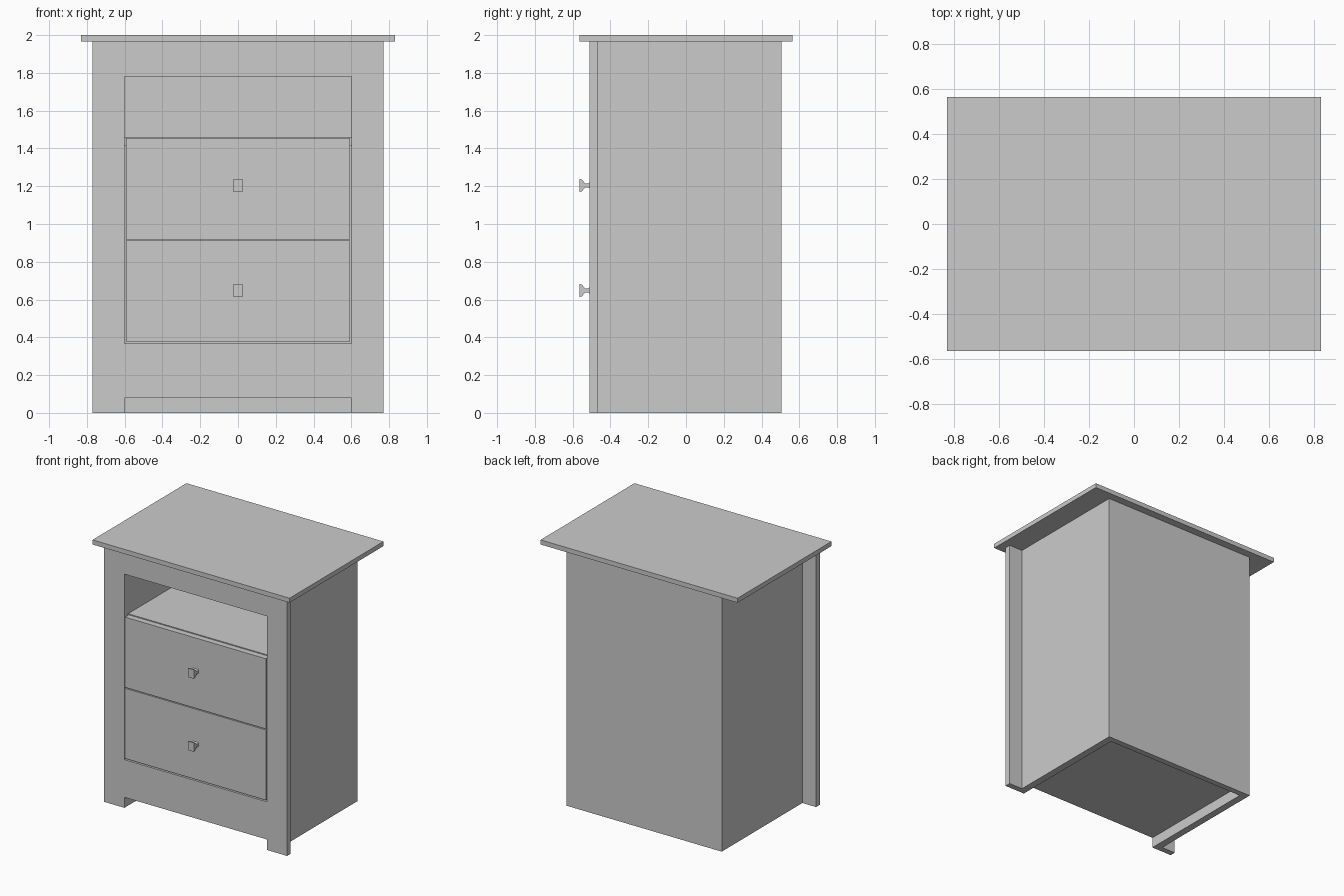
import bpy
import bmesh

cube = bpy.data.objects.get("Cube")
if cube:
    bpy.data.objects.remove(cube, do_unlink=True)

grey = bpy.data.materials.new("plain_grey")
grey.use_nodes = True
colour = (0.6, 0.6, 0.6, 1)
grey.diffuse_color = colour
grey.node_tree.nodes["Principled BSDF"].inputs["Base Color"].default_value = colour


def finish(name, bm):
    bmesh.ops.recalc_face_normals(bm, faces=bm.faces)
    mesh = bpy.data.meshes.new(name)
    bm.to_mesh(mesh)
    bm.free()
    mesh.materials.append(grey)
    obj = bpy.data.objects.new(name, mesh)
    bpy.context.collection.objects.link(obj)
    return obj


def box(name, x, y, z):
    """Box from (low, high) ranges on each axis."""
    bm = bmesh.new()
    bmesh.ops.create_cube(bm, size=1)
    for v in bm.verts:
        v.co = [r[0] if c < 0 else r[1] for c, r in zip(v.co, (x, y, z))]
    return finish(name, bm)


def knob(name, z):
    """Flared pull: a side profile extruded across x."""
    half = [(-0.51, 0.016), (-0.518, 0.011), (-0.533, 0.011),
            (-0.542, 0.02), (-0.552, 0.032), (-0.565, 0.034)]
    outline = half + [(y, -h) for y, h in reversed(half)]
    bm = bmesh.new()
    face = bm.faces.new([bm.verts.new((-0.024, y, z + h)) for y, h in outline])
    new = bmesh.ops.extrude_face_region(bm, geom=[face])["geom"]
    bmesh.ops.translate(bm, vec=(0.048, 0, 0),
                        verts=[g for g in new if isinstance(g, bmesh.types.BMVert)])
    return finish(name, bm)


INNER, FRONT, FRAME, BACK, TOP = 0.6, -0.51, -0.465, 0.505, 1.965
inside = (-INNER, INNER)
face_y = (FRONT, FRAME)
depth = (FRAME, BACK - 0.045)

# Top board
box("top_board", (-0.83, 0.83), (-0.565, 0.565), (TOP, 2))

# Side panels and the wider front stiles
for side, s in (("left", 1), ("right", -1)):
    box(side + "_panel", sorted((s * INNER, s * 0.655)), (FRAME, BACK), (0, TOP))
    box(side + "_stile", sorted((s * INNER, s * 0.77)), face_y, (0, TOP))

# Front rails, back, floor and shelf
box("top_rail", inside, face_y, (1.78, TOP))
box("bottom_rail", inside, face_y, (0.08, 0.367))
box("back_panel", inside, (BACK - 0.045, BACK), (0, TOP))
box("floor_panel", inside, depth, (0.08, 0.125))
box("shelf", inside, depth, (1.415, 1.461))

# Drawers with their knobs
for level, low, knob_z in (("lower", 0.377, 0.648), ("upper", 0.919, 1.204)):
    box(level + "_drawer_front", (-0.594, 0.594), face_y, (low, low + 0.535))
    box(level + "_drawer_box", (-0.57, 0.57), (FRAME, 0.4), (low + 0.03, low + 0.46))
    knob(level + "_knob", knob_z)
